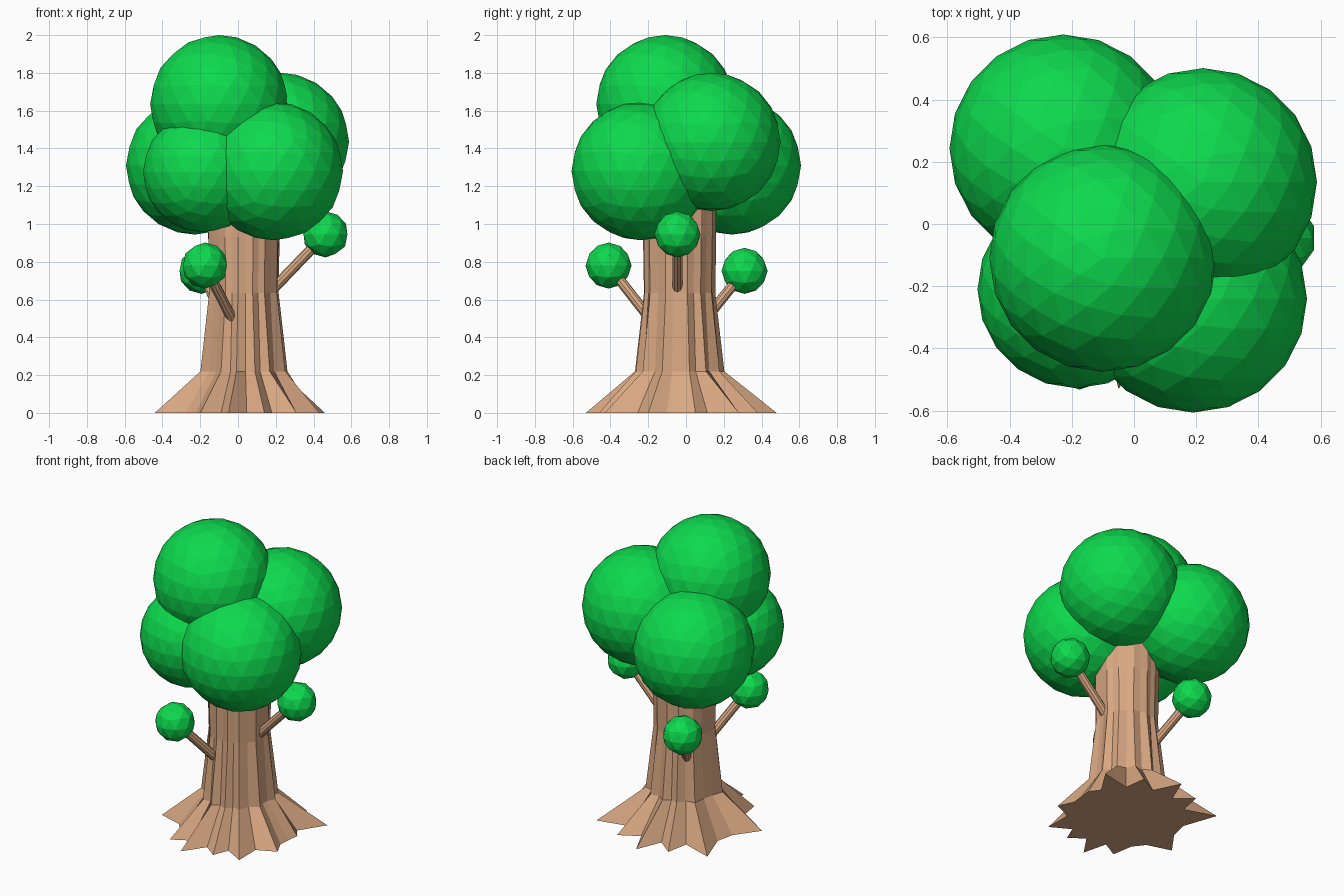
import bpy, bmesh, math
from mathutils import Vector

if "Cube" in bpy.data.objects:
    bpy.data.objects.remove(bpy.data.objects["Cube"])


def material(name, col):
    m = bpy.data.materials.new(name)
    m.diffuse_color = (*col, 1)
    m.use_nodes = True
    m.node_tree.nodes["Principled BSDF"].inputs["Base Color"].default_value = m.diffuse_color
    return m


GREEN = material("leaf green", (0.004, 0.70, 0.075))
BROWN = material("bark brown", (0.69, 0.39, 0.225))


def add_mesh(name, bm, mat):
    bmesh.ops.recalc_face_normals(bm, faces=bm.faces[:])
    me = bpy.data.meshes.new(name)
    bm.to_mesh(me)
    bm.free()
    me.materials.append(mat)
    ob = bpy.data.objects.new(name, me)
    bpy.context.collection.objects.link(ob)
    return ob


def leaf_ball(name, pos, r, sub):
    bm = bmesh.new()
    bmesh.ops.create_icosphere(bm, subdivisions=sub, radius=r)
    add_mesh(name, bm, GREEN).location = pos


def branch(name, start, end, r=0.028):
    a, b = Vector(start), Vector(end)
    bm = bmesh.new()
    bmesh.ops.create_cone(bm, cap_ends=True, segments=10, radius1=r, radius2=r,
                          depth=(b - a).length)
    ob = add_mesh(name, bm, BROWN)
    ob.location = (a + b) / 2
    ob.rotation_mode = 'QUATERNION'
    ob.rotation_quaternion = (b - a).to_track_quat('Z', 'Y')


# Trunk: star-shaped root flare lofted into a grooved column
CX, CY = 0.03, -0.035
tips = [(0.46, 0.28), (0.40, 0.05), (0.43, -0.20), (0.31, -0.43), (0.14, -0.46),
        (-0.05, -0.53), (-0.20, -0.43), (-0.44, -0.17), (-0.38, 0.32),
        (-0.15, 0.40), (0.03, 0.48), (0.24, 0.38)]
polar = sorted((math.atan2(y - CY, x - CX) % math.tau, math.hypot(x - CX, y - CY))
               for x, y in tips)
outline = []  # angle, base radius, is a ridge
for i, (a, r) in enumerate(polar):
    nxt = polar[(i + 1) % len(polar)][0]
    gap = (nxt - a) % math.tau
    outline.append((a, r, True))
    if gap > 0.6:  # wide gaps get a flat valley
        outline.append((a + gap * 0.33, 0.36, False))
        outline.append((a + gap * 0.67, 0.36, False))
    else:
        outline.append((a + gap * 0.5, 0.355, False))

bm = bmesh.new()
rings = []
for z, ridge, groove in [(0, None, None), (0.22, 0.238, 0.207),
                         (0.635, 0.190, 0.180), (0.93, 0.195, 0.188), (1.2, 0.195, 0.188)]:
    ring = []
    for a, base, is_tip in outline:
        r = base if ridge is None else (ridge if is_tip else groove)
        ring.append(bm.verts.new((CX + r * math.cos(a), CY + r * math.sin(a), z)))
    rings.append(ring)
n = len(outline)
for lo, hi in zip(rings, rings[1:]):
    for i in range(n):
        j = (i + 1) % n
        bm.faces.new((lo[i], lo[j], hi[j], hi[i]))
bm.faces.new(rings[0][::-1])
bm.faces.new(rings[-1])
add_mesh("trunk", bm, BROWN)

# Crown of large leaf balls
for name, pos, r in [("crown_top", (-0.10, -0.11, 1.635), 0.365),
                     ("crown_back_right", (0.222, 0.135, 1.435), 0.366),
                     ("crown_back_left", (-0.227, 0.243, 1.31), 0.366),
                     ("crown_front_right", (0.19, -0.24, 1.28), 0.366),
                     ("crown_front_left", (-0.185, -0.21, 1.275), 0.318)]:
    leaf_ball(name, pos, r, 3)

# Side branches ending in small leaf balls
for name, start, pos in [("right", (0.17, -0.045, 0.64), (0.463, -0.045, 0.945)),
                         ("front", (-0.025, -0.18, 0.485), (-0.175, -0.41, 0.78)),
                         ("back", (-0.07, 0.09, 0.48), (-0.193, 0.31, 0.752))]:
    branch(name + "_branch", start, pos)
    leaf_ball(name + "_leaf_ball", pos, 0.122, 2)
